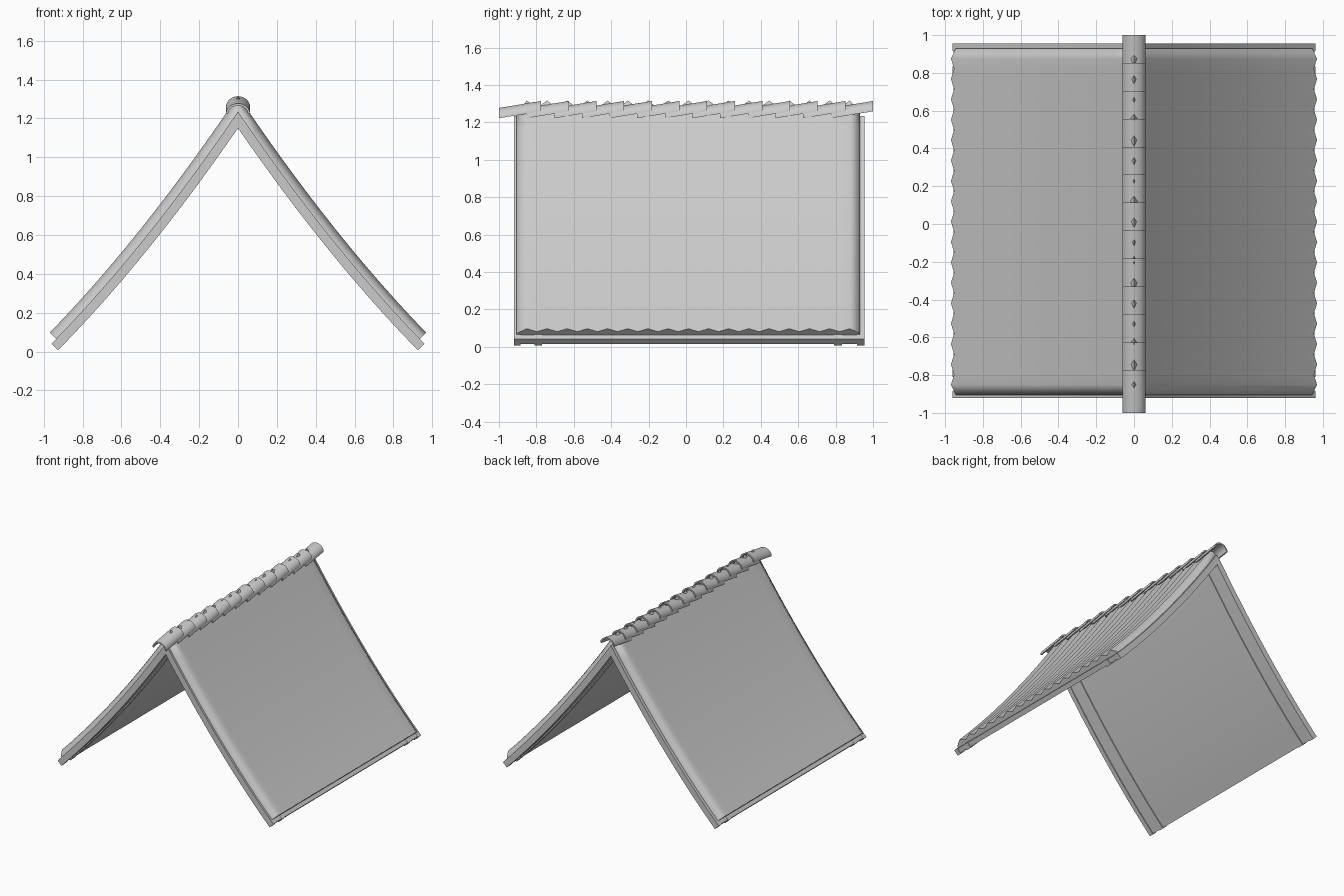
import bpy, math

if "Cube" in bpy.data.objects:
    bpy.data.objects.remove(bpy.data.objects["Cube"])


def roof_point(x, off):
    """Point on the sagging gable profile, pushed off along its normal."""
    a, s = abs(x), (1 if x > 0 else -1)
    z = 1.235 - 1.47 * a + 0.235 * a * a
    slope = 1.47 - 0.47 * a
    sec = math.sqrt(1 + slope * slope)
    if a < 1e-6:
        return 0.0, z + off * sec
    px = a + off * slope / sec
    if px < 0.001:
        px = 0.001
    return s * px, z + off / sec


def make_object(name, verts, faces, angle):
    me = bpy.data.meshes.new(name)
    me.from_pydata(verts, [], faces)
    me.update()
    ob = bpy.data.objects.new(name, me)
    bpy.context.collection.objects.link(ob)
    bpy.ops.object.select_all(action='DESELECT')
    ob.select_set(True)
    bpy.context.view_layer.objects.active = ob
    bpy.ops.object.mode_set(mode='EDIT')
    bpy.ops.mesh.select_all(action='SELECT')
    bpy.ops.mesh.normals_make_consistent(inside=False)
    bpy.ops.object.mode_set(mode='OBJECT')
    bpy.ops.object.shade_smooth_by_angle(angle=math.radians(angle))
    return ob


def loft(name, rings, angle):
    """Closed solid: each ring is a top line followed by the reversed bottom line."""
    n = len(rings[0])
    verts = [p for r in rings for p in r]
    faces = []
    for j in range(len(rings) - 1):
        for i in range(n):
            k = (i + 1) % n
            faces.append((j * n + i, j * n + k, (j + 1) * n + k, (j + 1) * n + i))
    for base in (0, (len(rings) - 1) * n):
        for i in range(n // 2 - 1):
            faces.append((base + i, base + i + 1, base + n - 2 - i, base + n - 1 - i))
    return make_object(name, verts, faces, angle)


def gable(name, rows, low, xend, angle=40, seg=12):
    """Roof-shaped layer; rows are (y, top offset) pairs."""
    xs = [xend * i / seg for i in range(-seg, seg + 1)]
    # keep lower-side points clear of the ridge
    rings = []
    for y, high in rows:
        top = [roof_point(x, high) for x in xs]
        bottom = [roof_point(x, low) for x in reversed(xs)]
        rings.append([(x, y, z) for x, z in top + bottom])
    return loft(name, rings, angle)


# Base panel and the rafters that stand slightly below it
gable("roof_panel", [(-0.91, -0.002), (0.945, -0.002)], -0.040, 0.957)
for i, (y0, y1) in enumerate([(-0.92, -0.885), (-0.81, -0.77),
                              (0.79, 0.835), (0.915, 0.955)]):
    gable(f"rafter_{i + 1}", [(y0, 0.0), (y1, 0.0)], -0.048, 0.96)

# Corrugated tile covering with rolled-down gable edges
teeth = 17
y0, y1 = -0.905, 0.93
half = (y1 - y0) / (2 * teeth)
rows = [(y0, 0.010)]
for i in range(1, 2 * teeth):
    rows.append((y0 + half * i, 0.046 if i % 2 else 0.023))
rows.append((y1, 0.010))
gable("tile_covering", rows, -0.004, 0.936, angle=65)

# Overlapping half-round ridge tiles
count, length, rise, arc = 13, 0.226, 0.037, 16
step = (2.0 - length) / (count - 1)
for t in range(count):
    ya = -1 + t * step
    rings = []
    for y, z in ((ya, 1.222), (ya + length, 1.222 + rise)):
        angles = [math.pi * i / arc for i in range(arc + 1)]
        outer = [(0.062 * math.cos(a), y, z + 0.055 * math.sin(a)) for a in angles]
        inner = [(0.051 * math.cos(a), y, z + 0.044 * math.sin(a)) for a in reversed(angles)]
        rings.append(outer + inner)
    loft(f"ridge_tile_{t + 1}", rings, 40)
